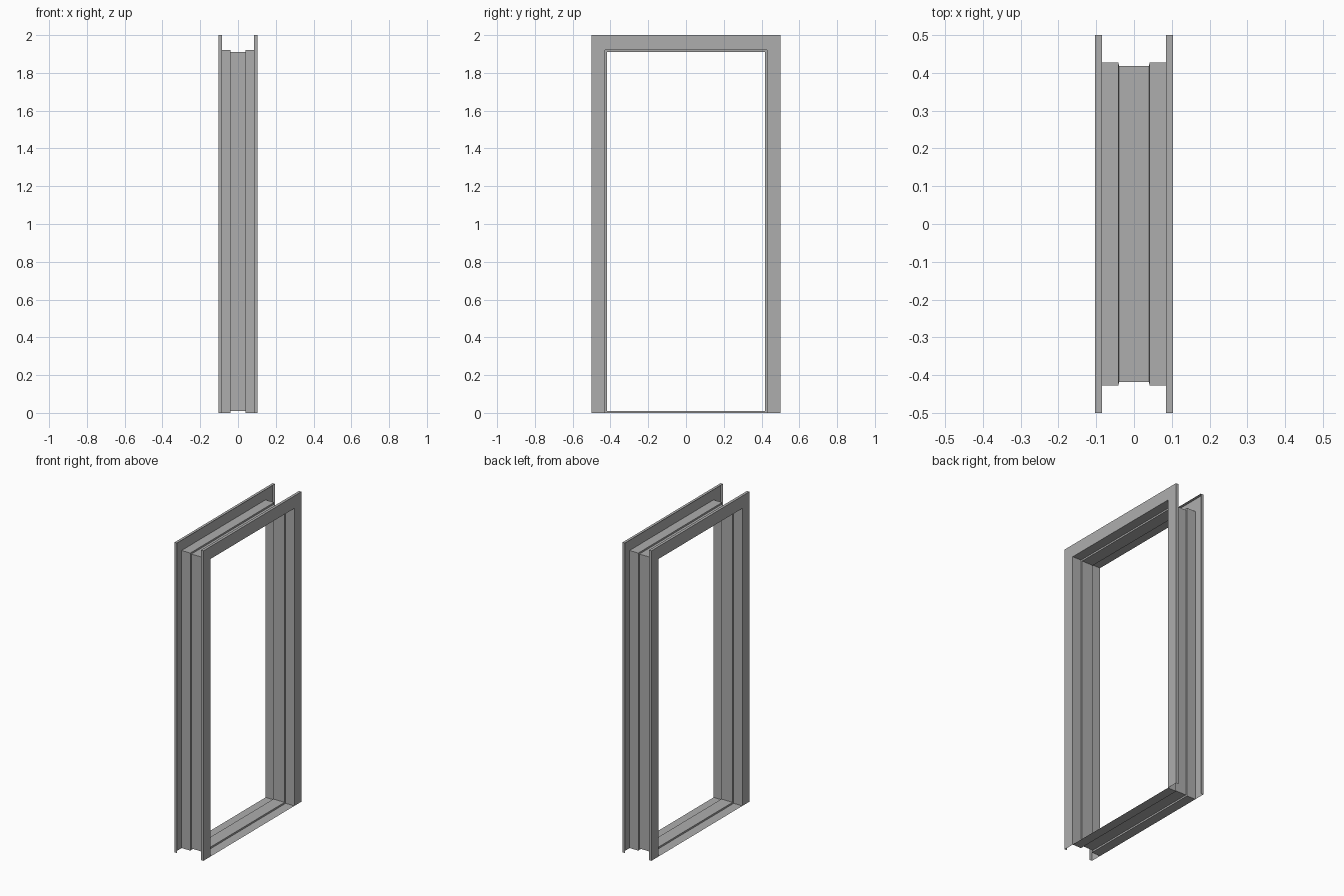
import bpy

# Remove the default cube
cube = bpy.data.objects.get("Cube")
if cube:
    bpy.data.objects.remove(cube)

# Single painted metal colour
metal = bpy.data.materials.new("grey painted steel")
metal.use_nodes = True
grey = (0.42, 0.42, 0.42, 1)
metal.diffuse_color = grey
metal.node_tree.nodes["Principled BSDF"].inputs["Base Color"].default_value = grey

HALF, HEIGHT = 0.5, 2.0
FACE, STOP = 0.072, 0.01      # casing face width, depth of the raised stop
TOP_EXTRA = 0.008             # head casing is slightly deeper than the jambs

# Half of the folded sheet section: (x, inset from outer edge, floor height)
half = [
    (0.085, 0, 0),               # return lip
    (0.103, 0, 0),               # casing face
    (0.103, FACE, 0),            # rabbet
    (0.041, FACE, 0),
    (0.040, FACE + STOP, STOP),  # raised stop
]
section = half + [(-x, d, f) for x, d, f in reversed(half)]


def sheet(name, start, end):
    """Join two point rows into a folded sheet, one strip per fold."""
    n = len(start)
    faces = [(i, i + 1, n + i + 1, n + i) for i in range(n - 1)]
    mesh = bpy.data.meshes.new(name)
    mesh.from_pydata(start + end, [], faces)
    mesh.materials.append(metal)
    obj = bpy.data.objects.new(name, mesh)
    bpy.context.collection.objects.link(obj)
    return obj


def bottom_row(side):
    return [(x, side * (HALF - d), f) for x, d, f in section]


def mitre_row(side):
    return [(x, side * (HALF - d), HEIGHT - d - (TOP_EXTRA if d else 0))
            for x, d, f in section]


# Jambs and head meet in mitred corners
sheet("front_jamb", bottom_row(-1), mitre_row(-1))
sheet("head", mitre_row(-1), mitre_row(1))
sheet("back_jamb", mitre_row(1), bottom_row(1))

# Sill follows the same section without casing faces and lips
sheet("sill", bottom_row(1)[2:-2], bottom_row(-1)[2:-2])
